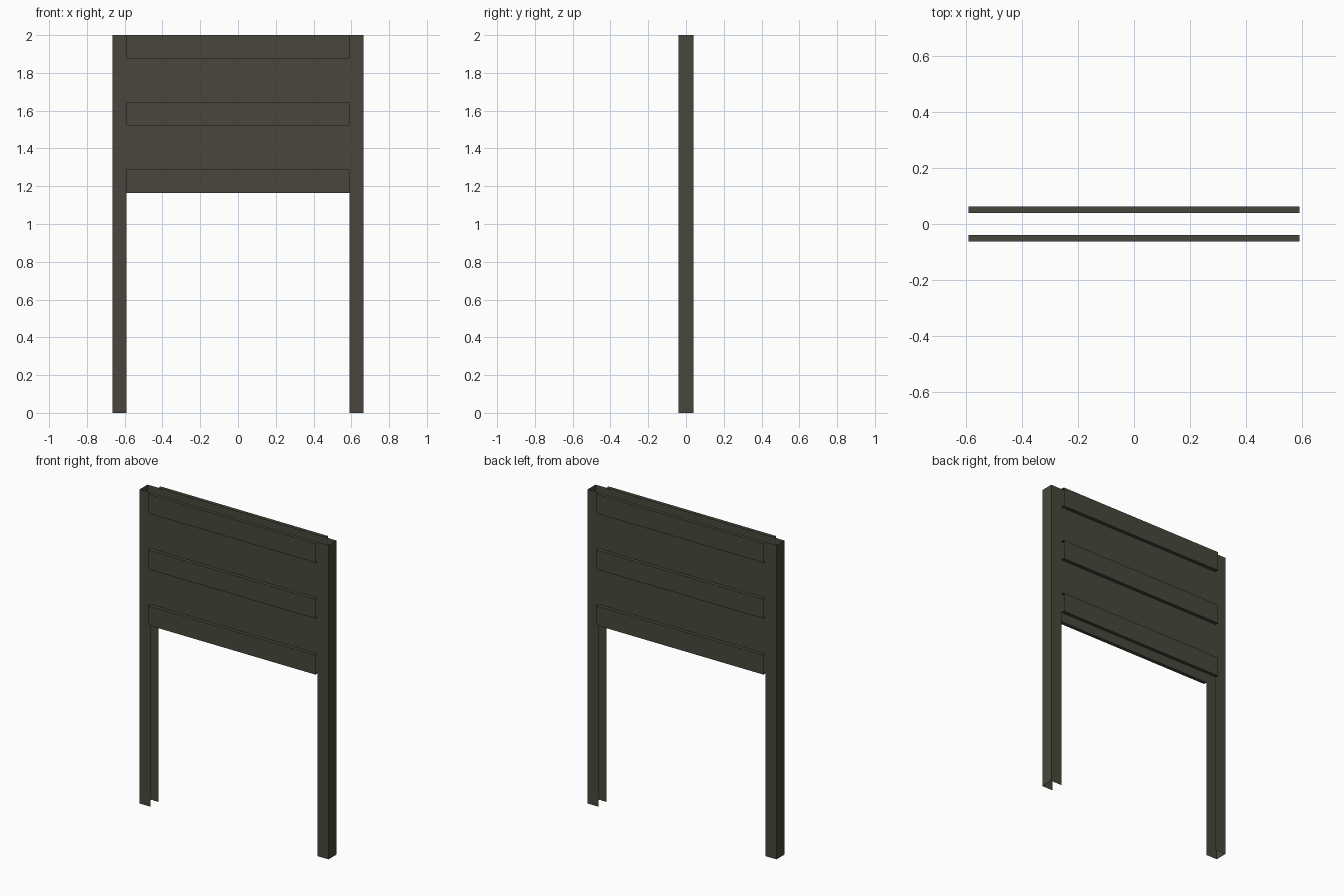
import bpy

if "Cube" in bpy.data.objects:
    bpy.data.objects.remove(bpy.data.objects["Cube"])

metal = bpy.data.materials.new("dark olive metal")
metal.diffuse_color = (0.065, 0.062, 0.045, 1)
metal.use_nodes = True
metal.node_tree.nodes["Principled BSDF"].inputs["Base Color"].default_value = metal.diffuse_color

W, IN, D, R = 0.665, 0.589, 0.04, 0.063   # outer x, inner x, sheet y, rail y
TOP, LOW, RH = 2.0, 1.165, 0.123          # top, panel bottom, rail height


def sheet(name, profile, start, end, place):
    """Sweep an open 2D profile between two positions as thin sheet metal."""
    n = len(profile)
    verts = [place(a, b, t) for t in (start, end) for a, b in profile]
    faces = [(i, i + 1, n + i + 1, n + i) for i in range(n - 1)]
    mesh = bpy.data.meshes.new(name)
    mesh.from_pydata(verts, [], faces)
    mesh.materials.append(metal)
    ob = bpy.data.objects.new(name, mesh)
    bpy.context.collection.objects.link(ob)
    return ob


# Open channel posts facing each other
for s, side in ((-1, "left"), (1, "right")):
    channel = [(s * IN, -s * D), (s * W, -s * D), (s * W, s * D), (s * IN, s * D)]
    sheet(side + "_post", channel, 0, TOP, lambda x, y, z: (x, y, z))

# Front and back panels, each with three open-ended raised rails
for s, side in ((-1, "front"), (1, "back")):
    along_x = lambda y, z, x: (x, y, z)
    sheet(side + "_panel", [(s * D, LOW), (s * D, TOP)], s * IN, -s * IN, along_x)
    for i in range(3):
        z0 = LOW + i * (TOP - RH - LOW) / 2
        rail = [(s * D, z0), (s * R, z0), (s * R, z0 + RH), (s * D, z0 + RH)]
        sheet(f"{side}_rail_{i + 1}", rail, s * IN, -s * IN, along_x)
